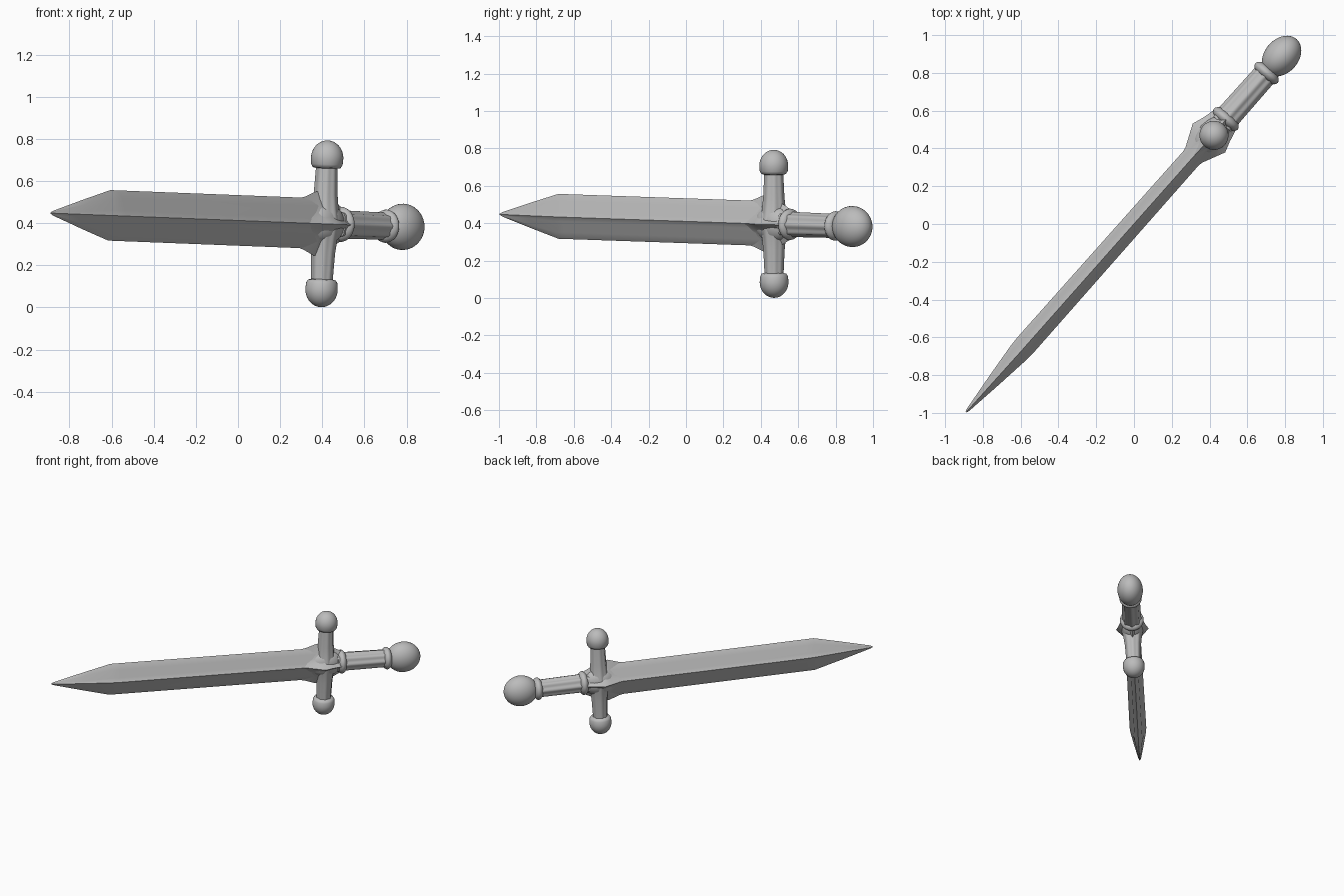
import bpy, bmesh, math
from mathutils import Matrix, Vector

cube = bpy.data.objects.get("Cube")
if cube:
    bpy.data.objects.remove(cube)

steel = bpy.data.materials.new("grey_steel")
steel.use_nodes = True
steel.diffuse_color = (0.5, 0.5, 0.5, 1)
steel.node_tree.nodes["Principled BSDF"].inputs["Base Color"].default_value = (0.5, 0.5, 0.5, 1)

# Sword frame: x runs towards the pommel, z along the guard, y through the flat
along = Vector((0.663, 0.748, -0.026)).normalized()
up = Vector((0.045, 0, 1))
up = (up - along * up.dot(along)).normalized()
flat = up.cross(along)
FRAME = Matrix((along, flat, up)).transposed().to_4x4()
FRAME.translation = (0.41, 0.47, 0.397)


def loft(name, rings, section, axis="x", sharp=35):
    """Skin rings of (position, height, thickness) around a unit section."""
    bm = bmesh.new()
    loops = []
    for pos, h, t in rings:
        pts = [(pos, b * t, a * h) if axis == "x" else (a * h, b * t, pos) for a, b in section]
        loops.append([bm.verts.new(p) for p in pts])
    n = len(section)
    for r0, r1 in zip(loops, loops[1:]):
        for i in range(n):
            j = (i + 1) % n
            bm.faces.new((r0[i], r0[j], r1[j], r1[i]))
    bm.faces.new(loops[0])
    bm.faces.new(loops[-1])
    bmesh.ops.recalc_face_normals(bm, faces=bm.faces)
    me = bpy.data.meshes.new(name)
    bm.to_mesh(me)
    bm.free()
    me.materials.append(steel)
    ob = bpy.data.objects.new(name, me)
    bpy.context.collection.objects.link(ob)
    ob.matrix_world = FRAME
    bpy.ops.object.select_all(action="DESELECT")
    ob.select_set(True)
    bpy.context.view_layer.objects.active = ob
    bpy.ops.object.shade_smooth_by_angle(angle=math.radians(sharp))
    return ob


def circle(n, flute=0.0, lobes=8):
    out = []
    for i in range(n):
        a = math.tau * i / n
        r = 1 - flute * (0.5 - 0.5 * math.cos(lobes * a))
        out.append((r * math.cos(a), r * math.sin(a)))
    return out


def four_way(quarter):
    """Mirror a quarter outline, from the edge (1, 0) to the ridge (0, 1)."""
    half = quarter + [(-a, b) for a, b in reversed(quarter[:-1])]
    return half + [(a, -b) for a, b in reversed(half[1:-1])]


def dome(centre, length, radius_h, radius_t, start, end, steps=14):
    """Rings of an ellipsoid between two angles, in degrees."""
    rings = []
    for i in range(steps + 1):
        a = math.radians(start + (end - start) * i / steps)
        c = max(math.cos(a), 0.02)
        rings.append((centre + length * math.sin(a), radius_h * c, radius_t * c))
    return rings


# Blade with a raised middle ridge and a long point
blade_section = four_way([(1, 0), (0.7, 0.46), (0.2, 0.7), (0, 1)])
loft("blade", [(-1.958, 0.004, 0.004), (-1.94, 0.012, 0.009), (-1.73, 0.07, 0.035),
               (-1.54, 0.12, 0.056), (-1.48, 0.12, 0.059), (-0.02, 0.12, 0.055)], blade_section, sharp=25)

# Star-shaped centre of the guard, running out into the blade
boss_section = four_way([(1, 0), (0.62, 0.24), (0.36, 0.42), (0.18, 0.65), (0, 1)])
loft("guard_centre", [(-0.18, 0.118, 0.052), (-0.14, 0.127, 0.06), (-0.07, 0.152, 0.092),
                      (-0.02, 0.155, 0.115), (0.04, 0.12, 0.095), (0.12, 0.08, 0.075)], boss_section, sharp=30)
loft("guard_core", dome(0, 0.12, 0.1, 0.075, -85, 85), circle(24))

# Fluted guard arms with mushroom ends
for side, label in ((1, "upper"), (-1, "lower")):
    arm = [(0, 0.072, 0.08), (0.07, 0.064, 0.066), (0.14, 0.057, 0.057), (0.29, 0.05, 0.05)]
    cap = [(0.262, 0.045, 0.045), (0.267, 0.066, 0.066), (0.282, 0.075, 0.075)]
    cap += dome(0.312, 0.084, 0.077, 0.077, 0, 88)
    loft(label + "_guard_arm", [(side * p, h, t) for p, h, t in arm], circle(48, 0.07), "z")
    loft(label + "_guard_knob", [(side * p, h, t) for p, h, t in cap], circle(32), "z", 50)

# Fluted grip between two rounded collars
loft("grip", [(0.08, 0.072, 0.072), (0.16, 0.067, 0.067), (0.46, 0.064, 0.064)], circle(64, 0.1))
for name, pos, radius in (("guard_collar", 0.115, 0.084), ("pommel_collar", 0.44, 0.079)):
    rings = [(pos + 0.026 * s, radius - 0.02 * s * s, radius - 0.02 * s * s)
             for s in (-1, -0.7, -0.35, 0, 0.35, 0.7, 1)]
    loft(name, rings, circle(32), sharp=50)

# Egg-shaped pommel
loft("pommel", dome(0.56, 0.12, 0.11, 0.09, -89, 89, 22), circle(36), sharp=60)
